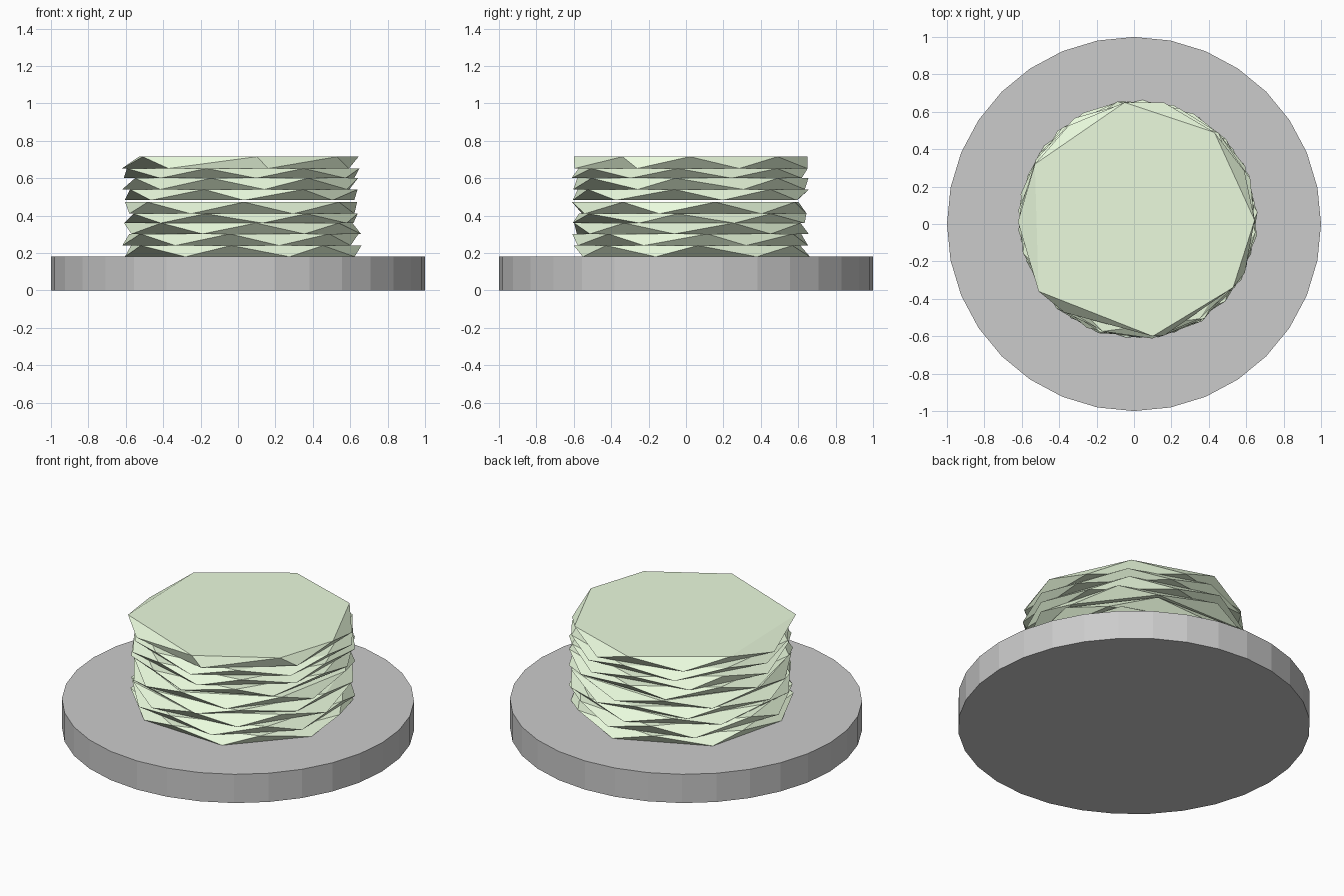
import bpy, bmesh, math, random

if "Cube" in bpy.data.objects:
    bpy.data.objects.remove(bpy.data.objects["Cube"])

random.seed(4)
SIDES = 7
R = 0.635
CX, CY = 0.02, 0.022

green = bpy.data.materials.new("pale_green")
green.diffuse_color = (0.83, 0.97, 0.73, 1)
green.use_nodes = True
green.node_tree.nodes["Principled BSDF"].inputs["Base Color"].default_value = green.diffuse_color


def ring(phase, z):
    """Slightly irregular seven-sided ring; phase is the angle of one front corner."""
    pts = []
    for i in range(SIDES):
        a = math.radians(phase + i * 360 / SIDES + (random.uniform(-3, 3) if i else 0))
        r = R + random.uniform(-0.012, 0.008)
        pts.append((CX + r * math.cos(a), CY + r * math.sin(a), z))
    return pts


def slab(name, bottom, top):
    """Faceted slab: hull between two flat rings."""
    bm = bmesh.new()
    for p in bottom + top:
        bm.verts.new(p)
    bmesh.ops.convex_hull(bm, input=bm.verts[:])
    bmesh.ops.dissolve_limit(bm, angle_limit=0.01, verts=bm.verts[:], edges=bm.edges[:])
    bmesh.ops.recalc_face_normals(bm, faces=bm.faces[:])
    me = bpy.data.meshes.new(name)
    bm.to_mesh(me)
    bm.free()
    me.materials.append(green)
    ob = bpy.data.objects.new(name, me)
    bpy.context.collection.objects.link(ob)


# Round base plate
bpy.ops.mesh.primitive_cylinder_add(vertices=32, radius=1, depth=0.18, location=(0, 0, 0.09))
bpy.context.object.name = "base_plate"

# Stacked slabs: bottom z, top z, bottom phase, top phase
layers = [
    (0.18, 0.24, -66, -46),
    (0.24, 0.302, -124, -43),
    (0.302, 0.36, -58, -83),
    (0.36, 0.41, -80, -108),
    (0.41, 0.472, -64, -89),
    (0.482, 0.54, -89, -59),
    (0.54, 0.6, -79, -56),
    (0.6, 0.652, -83, -58),
]
for n, (z0, z1, b, t) in enumerate(layers, 1):
    slab(f"slab_{n}", ring(b, z0), ring(t, z1))

# Top slab with its uneven outline
outline = [(-0.05, 0.65), (0.43, 0.49), (0.645, 0.02), (0.53, -0.34),
           (0.1, -0.6), (-0.51, -0.36), (-0.53, 0.32)]
slab("top_slab", ring(-77, 0.652), [(x, y, 0.715) for x, y in outline])
